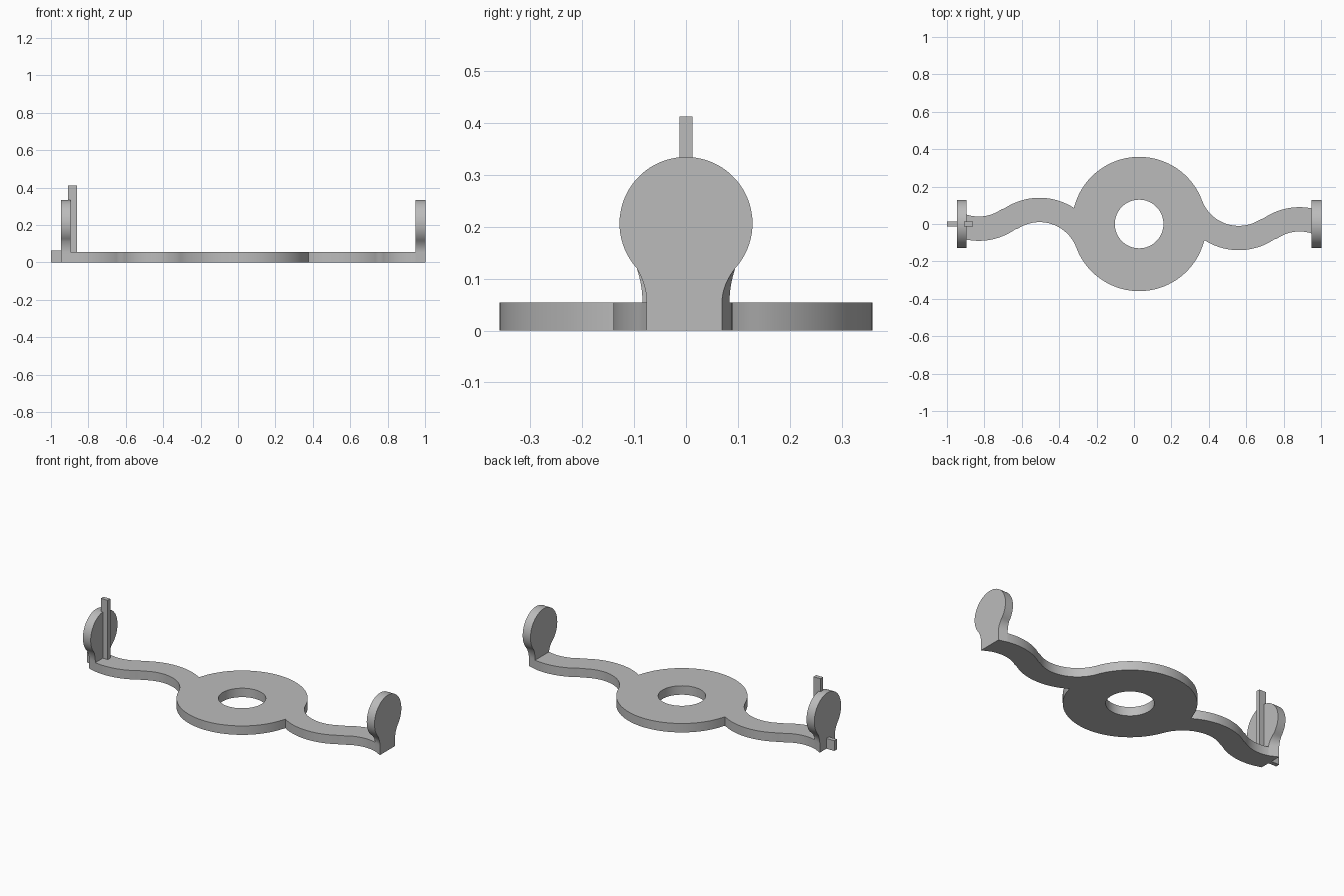
import bpy, bmesh, math
from mathutils import Vector

if "Cube" in bpy.data.objects:
    bpy.data.objects.remove(bpy.data.objects["Cube"])

CX = 0.0275            # centre of the ring, and of the half-turn symmetry
THICK = 0.054
INNER, OUTER = -0.895, -0.947   # faces of the left pad

grey = bpy.data.materials.new("plain grey")
grey.use_nodes = True
grey.diffuse_color = (0.5, 0.5, 0.5, 1)
grey.node_tree.nodes["Principled BSDF"].inputs["Base Color"].default_value = (0.5, 0.5, 0.5, 1)


def finish(bm, name, smooth=True):
    bmesh.ops.recalc_face_normals(bm, faces=bm.faces)
    mesh = bpy.data.meshes.new(name)
    bm.to_mesh(mesh)
    bm.free()
    mesh.materials.append(grey)
    obj = bpy.data.objects.new(name, mesh)
    bpy.context.collection.objects.link(obj)
    if smooth:
        bpy.ops.object.select_all(action='DESELECT')
        obj.select_set(True)
        bpy.context.view_layer.objects.active = obj
        bpy.ops.object.shade_smooth_by_angle(angle=math.radians(30))
    return obj


def half_turn(p):
    return (2 * CX - p[0], -p[1])


def arm_edge(x, upper):
    """Edge of the left arm: two tangent arcs bending opposite ways."""
    r1, r2, switch = (0.34, 0.21, -0.704) if upper else (0.21, 0.34, -0.628)
    if x > switch:
        return -0.2 + math.sqrt(r1 ** 2 - (x + 0.505) ** 2)
    return 0.25 - math.sqrt(r2 ** 2 - (x + 0.83) ** 2)


def edge_points(x0, x1, upper, n=40):
    xs = [x0 + (x1 - x0) * i / n for i in range(n + 1)]
    return [(x, arm_edge(x, upper)) for x in xs]


def arc(r, a0, a1, n):
    return [(CX + r * math.cos(a0 + (a1 - a0) * i / n),
             r * math.sin(a0 + (a1 - a0) * i / n)) for i in range(n + 1)]


# Ring with both wavy arms, one outline with a round hole
top_edge = edge_points(-0.322, INNER, True)
low_edge = edge_points(INNER, -0.318, False)
start, end = low_edge[-1], half_turn(top_edge[0])
a0 = math.atan2(start[1], start[0] - CX)
a1 = math.atan2(end[1], end[0] - CX)
half = top_edge + low_edge + arc(0.359, a0, a1, 48)[1:-1]
outline = half + [half_turn(p) for p in half]
hole = arc(0.13, 0, 2 * math.pi, 64)[:-1]

bm = bmesh.new()
edges = []
for loop in (outline, hole):
    vs = [bm.verts.new((x, y, 0)) for x, y in loop]
    edges += [bm.edges.new((vs[i - 1], v)) for i, v in enumerate(vs)]
bmesh.ops.triangle_fill(bm, edges=edges, use_beauty=True)
ext = bmesh.ops.extrude_face_region(bm, geom=bm.faces[:])
bmesh.ops.translate(bm, vec=Vector((0, 0, THICK)),
                    verts=[g for g in ext["geom"] if isinstance(g, bmesh.types.BMVert)])
finish(bm, "ring_with_arms")


# Upright round pads whose necks continue the arm sides
def pad_section(x):
    cz, r, join = 0.206, 0.128, 0.12
    y_join = math.sqrt(r ** 2 - (cz - join) ** 2)

    def neck(foot, side):
        pts = [(foot, 0)]
        for i in range(10):
            t = i / 10
            pts.append((foot + (side * y_join - foot) * t * t, THICK + (join - THICK) * t))
        return pts

    a = math.atan2(join - cz, y_join)
    head = [(r * math.cos(a + (math.pi - 2 * a) * i / 56),
             cz + r * math.sin(a + (math.pi - 2 * a) * i / 56)) for i in range(57)]
    return neck(arm_edge(x, True), 1) + head + neck(arm_edge(x, False), -1)[::-1]


for name, turned in (("right_pad", False), ("left_pad", True)):
    bm = bmesh.new()
    loops = []
    for x in (INNER, OUTER):
        ring = []
        for y, z in pad_section(x):
            px, py = half_turn((x, y)) if turned else (x, y)
            ring.append(bm.verts.new((px, py, z)))
        bm.faces.new(ring)
        loops.append(ring)
    inner, outer = loops
    for i in range(len(inner)):
        bm.faces.new((inner[i - 1], inner[i], outer[i], outer[i - 1]))
    finish(bm, name)


# Thin post and outer peg on the right pad
def box(name, x0, x1, z1):
    bm = bmesh.new()
    bmesh.ops.create_cube(bm, size=1)
    for v in bm.verts:
        v.co = ((x0 + x1) / 2 + v.co.x * (x1 - x0), v.co.y * 0.025, (v.co.z + 0.5) * z1)
    finish(bm, name, smooth=False)


box("post", -0.908, -0.862, 0.412)
box("peg", -1.0, -0.94, 0.062)
